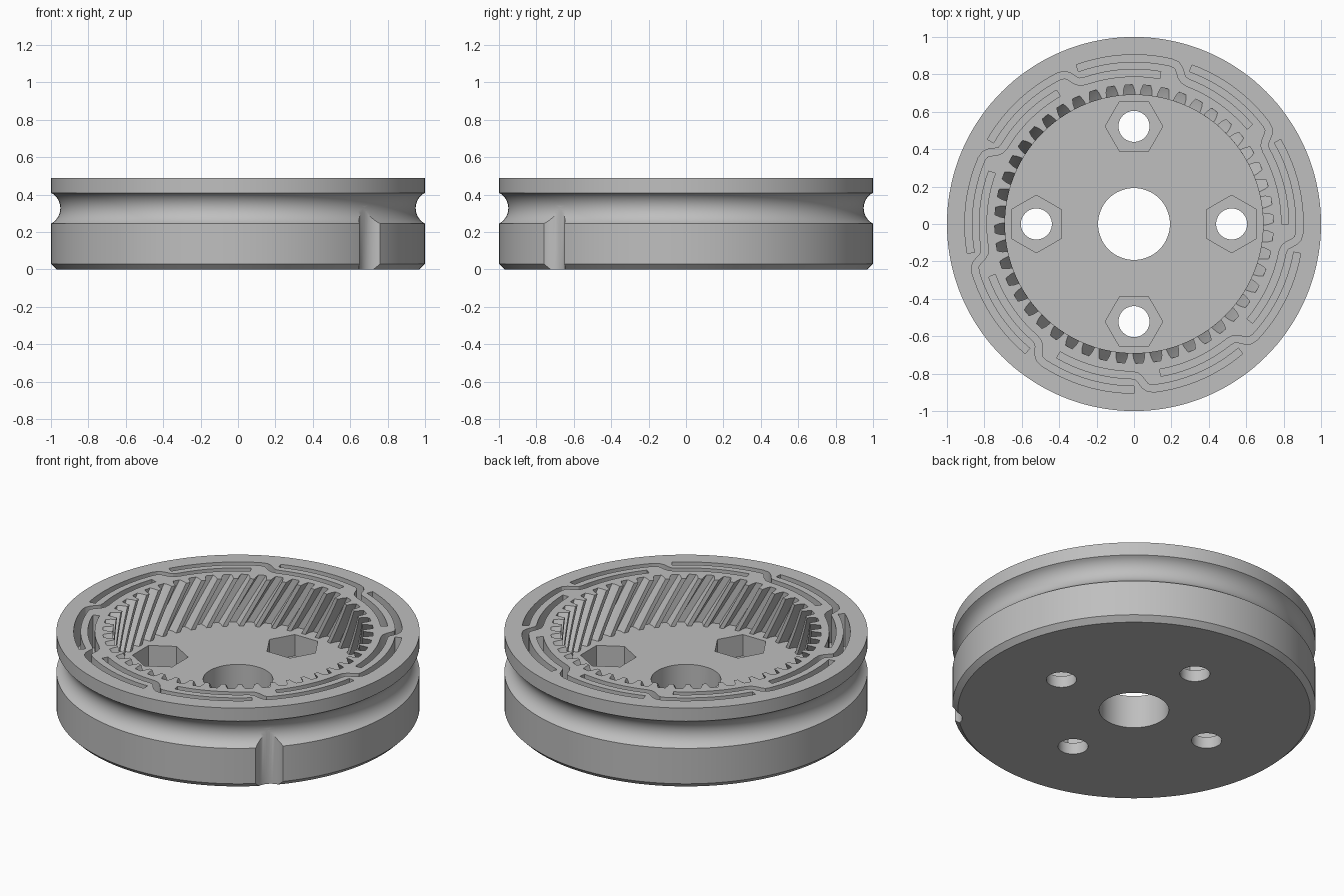
import bpy, bmesh
from math import pi, sin, cos, radians, asin
from mathutils import Vector

if "Cube" in bpy.data.objects:
    bpy.data.objects.remove(bpy.data.objects["Cube"], do_unlink=True)

HEIGHT = 0.49
FLOOR = 0.2
TEETH = 48


def polar(r, a):
    return Vector((r * cos(a), r * sin(a)))


def circle(center, r, n, start=0.0):
    return [center + polar(r, start + 2 * pi * i / n) for i in range(n)]


def prism(bm, outline, z0, z1, layers=1, turn=None):
    """Extrude a closed outline upwards, optionally turning it with height."""
    rings = []
    for k in range(layers + 1):
        z = z0 + (z1 - z0) * k / layers
        a = turn(z) if turn else 0.0
        c, s = cos(a), sin(a)
        rings.append([bm.verts.new((p.x * c - p.y * s, p.x * s + p.y * c, z)) for p in outline])
    n = len(outline)
    for low, high in zip(rings, rings[1:]):
        for i in range(n):
            j = (i + 1) % n
            bm.faces.new((low[i], low[j], high[j], high[i]))
    bm.faces.new(rings[0][::-1])
    bm.faces.new(rings[-1])


def make_object(name, bm):
    bmesh.ops.recalc_face_normals(bm, faces=bm.faces[:])
    mesh = bpy.data.meshes.new(name)
    bm.to_mesh(mesh)
    bm.free()
    obj = bpy.data.objects.new(name, mesh)
    bpy.context.scene.collection.objects.link(obj)
    return obj


def cut(target, bm, name):
    """Subtract the cutter from the target, then discard the cutter."""
    cutter = make_object(name, bm)
    cutter.hide_render = True
    mod = target.modifiers.new(name, 'BOOLEAN')
    mod.operation = 'DIFFERENCE'
    mod.solver = 'EXACT'
    mod.object = cutter
    bpy.context.view_layer.update()
    graph = bpy.context.evaluated_depsgraph_get()
    mesh = bpy.data.meshes.new_from_object(target.evaluated_get(graph))
    target.modifiers.clear()
    target.data = mesh
    bpy.data.objects.remove(cutter, do_unlink=True)


# Turned body: chamfered foot, rounded belt groove, top rim
groove_r, groove_half, groove_z = 0.093, 0.0825, 0.3275
sweep = asin(groove_half / groove_r)
profile = [(0.97, 0.0), (1.0, 0.03)]
for i in range(15):
    a = sweep * (2 * i / 14 - 1)
    profile.append((1.0 + groove_r * (cos(sweep) - cos(a)), groove_z + groove_r * sin(a)))
profile.append((1.0, HEIGHT))

bm = bmesh.new()
SEGMENTS = 144
rings = [[bm.verts.new((*polar(r, 2 * pi * i / SEGMENTS), z)) for i in range(SEGMENTS)]
         for r, z in profile]
for low, high in zip(rings, rings[1:]):
    for i in range(SEGMENTS):
        j = (i + 1) % SEGMENTS
        bm.faces.new((low[i], low[j], high[j], high[i]))
bm.faces.new(rings[0][::-1])
bm.faces.new(rings[-1])
body = make_object("ring_gear_pulley", bm)

# Helical internal teeth
gap = [(0.69, -0.047), (0.72, -0.04), (0.745, -0.027),
       (0.745, 0.027), (0.72, 0.04), (0.69, 0.047)]
outline = [polar(r, 2 * pi * t / TEETH + a) for t in range(TEETH) for r, a in gap]
bm = bmesh.new()
prism(bm, outline, FLOOR, HEIGHT + 0.06, 10, lambda z: 0.037 - 0.76 * (z - HEIGHT))
cut(body, bm, "tooth_cutter")

# Centre bore, hexagonal nut pockets and edge notch
bm = bmesh.new()
prism(bm, circle(Vector((0, 0)), 0.192, 64), -0.1, 0.3)
spots = [(polar(0.522, k * pi / 2), k * pi / 2) for k in range(4)]
for center, a in spots:
    prism(bm, circle(center, 0.154, 6, a + pi / 2), 0.07, 0.3)
prism(bm, circle(polar(1.036, -pi / 4), 0.086, 40), -0.1, 0.34)
cut(body, bm, "bore_cutter")

# Bolt holes below the nut pockets
bm = bmesh.new()
for center, a in spots:
    prism(bm, circle(center, 0.083, 40), -0.1, 0.12)
cut(body, bm, "bolt_cutter")

# Interlocking S-shaped slots around the top rim
R_OUT, R_IN, HALF = 0.886, 0.808, 0.019
path = [(R_OUT, 37 - 3 * i) for i in range(12)]
bend = [(0.88, 2), (0.866, 0.9), (0.847, 0), (0.828, -0.9), (0.814, -2)]
path += bend + [(R_IN, -4 - 2.9 * i) for i in range(11)]
bm = bmesh.new()
for k in range(9):
    line = [polar(r, radians(33 + 40 * k + d)) for r, d in path]
    left, right = [], []
    for i, p in enumerate(line):
        along = (line[min(i + 1, len(line) - 1)] - line[max(i - 1, 0)]).normalized()
        side = Vector((-along.y, along.x)) * HALF
        left.append(p + side)
        right.append(p - side)
    prism(bm, right + left[::-1], HEIGHT - 0.2, HEIGHT + 0.05)
cut(body, bm, "slot_cutter")

# Plain grey material
grey = bpy.data.materials.new("plain_grey")
grey.use_nodes = True
colour = (0.52, 0.52, 0.52, 1.0)
grey.diffuse_color = colour
for node in grey.node_tree.nodes:
    if node.type == 'BSDF_PRINCIPLED':
        node.inputs["Base Color"].default_value = colour
body.data.materials.clear()
body.data.materials.append(grey)
for face in body.data.polygons:
    face.material_index = 0

# Smooth turned surfaces, crisp edges
bpy.ops.object.select_all(action='DESELECT')
body.select_set(True)
bpy.context.view_layer.objects.active = body
bpy.ops.object.shade_smooth_by_angle(angle=radians(28))
